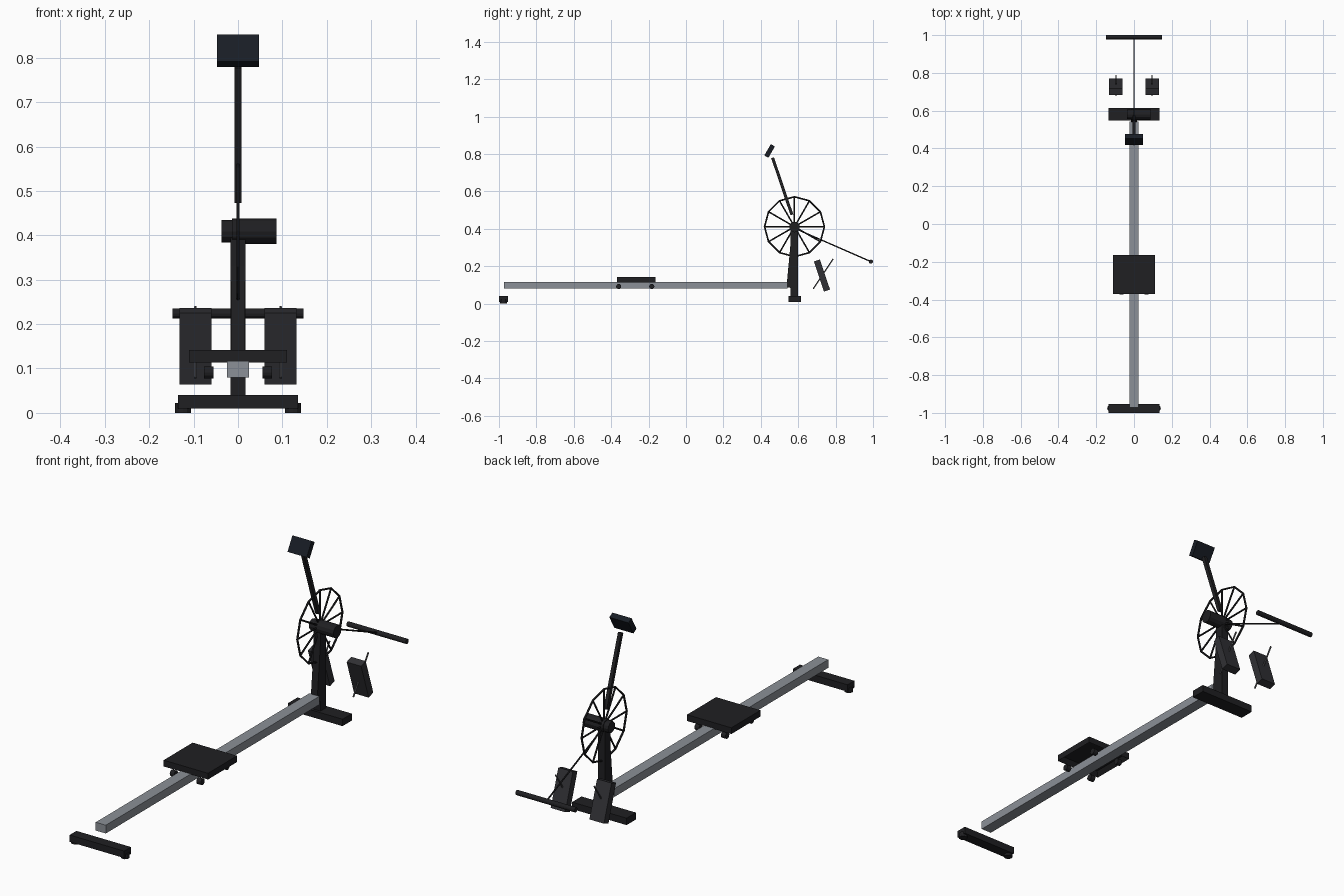
import bpy, bmesh, math
from mathutils import Vector, Matrix

if "Cube" in bpy.data.objects:
    bpy.data.objects.remove(bpy.data.objects["Cube"])


def mat(name, c):
    m = bpy.data.materials.new(name)
    m.diffuse_color = (*c, 1)
    m.use_nodes = True
    m.node_tree.nodes["Principled BSDF"].inputs["Base Color"].default_value = m.diffuse_color
    return m


BLACK = mat("black_plastic", (0.014, 0.014, 0.016))
PEDAL = mat("pedal_plastic", (0.03, 0.03, 0.035))
SCREEN = mat("screen_casing", (0.009, 0.012, 0.018))
METAL = mat("rail_metal", (0.26, 0.28, 0.31))
STEEL = mat("strap_steel", (0.1, 0.1, 0.11))


def finish(name, bm, material):
    me = bpy.data.meshes.new(name)
    bm.to_mesh(me)
    bm.free()
    me.materials.append(material)
    ob = bpy.data.objects.new(name, me)
    bpy.context.collection.objects.link(ob)
    return ob


def box(name, centre, size, material, tilt=0):
    """Box, optionally tilted about x by degrees."""
    bm = bmesh.new()
    M = (Matrix.Translation(centre) @ Matrix.Rotation(math.radians(tilt), 4, 'X')
         @ Matrix.Diagonal((*size, 1)))
    bmesh.ops.create_cube(bm, size=1, matrix=M)
    return finish(name, bm, material)


def add_rod(bm, a, b, r, n):
    a, b = Vector(a), Vector(b)
    d = b - a
    M = Matrix.Translation((a + b) / 2) @ d.to_track_quat('Z', 'Y').to_matrix().to_4x4()
    bmesh.ops.create_cone(bm, cap_ends=True, segments=n, radius1=r, radius2=r,
                          depth=d.length, matrix=M)


def rod(name, a, b, r, material, n=12):
    bm = bmesh.new()
    add_rod(bm, a, b, r, n)
    return finish(name, bm, material)


def beam(name, a, b, wx, wy, material):
    """Square beam between two (y, z) points in the centre plane."""
    dy, dz = b[0] - a[0], b[1] - a[1]
    return box(name, (0, (a[0] + b[0]) / 2, (a[1] + b[1]) / 2),
               (wx, wy, math.hypot(dy, dz)), material, -math.degrees(math.atan2(dy, dz)))


# Rail and feet
box("rail", (0, -0.215, 0.098), (0.05, 1.515, 0.037), METAL)
box("front_foot", (0, 0.581, 0.025), (0.27, 0.066, 0.031), BLACK)
box("rear_foot", (0, -0.976, 0.025), (0.27, 0.048, 0.031), BLACK)
for s, side in ((-1, "left"), (1, "right")):
    rod(f"rear_foot_pad_{side}", (s * 0.124, -0.976, 0), (s * 0.124, -0.976, 0.022),
        0.018, BLACK)

# Seat: slab with a hollow underside, on four rollers
seat = box("seat", (0, -0.267, 0.128), (0.22, 0.206, 0.028), BLACK)
bm = bmesh.new()
bm.from_mesh(seat.data)
bm.normal_update()
under = min(bm.faces, key=lambda f: f.calc_center_median().z)
bmesh.ops.inset_region(bm, faces=[under], thickness=0.025)
bmesh.ops.translate(bm, verts=under.verts, vec=(0, 0, 0.018))
bm.to_mesh(seat.data)
bm.free()
for s, side in ((-1, "left"), (1, "right")):
    for y, end in ((-0.36, "rear"), (-0.183, "front")):
        rod(f"seat_roller_{side}_{end}", (s * 0.055, y, 0.091), (s * 0.077, y, 0.091),
            0.014, BLACK)

# Upright post and slanted brace
box("upright_post", (0, 0.579, 0.22), (0.034, 0.038, 0.37), BLACK)
beam("post_brace", (0.552, 0.085), (0.58, 0.385), 0.032, 0.03, BLACK)

# Flywheel: twelve-sided rim with spokes
HY, HZ, R = 0.58, 0.411, 0.16
bm = bmesh.new()
pts = [Vector((0, HY + R * math.cos(i * math.pi / 6), HZ + R * math.sin(i * math.pi / 6)))
       for i in range(12)]
rings = []
for i, p in enumerate(pts):
    out = (p - Vector((0, HY, HZ))).normalized()
    rings.append([bm.verts.new(p + 0.0045 * (math.cos(k * math.pi / 3) * out
                  + math.sin(k * math.pi / 3) * Vector((1, 0, 0))))
                  for k in range(6)])
for i in range(12):
    a, b = rings[i], rings[(i + 1) % 12]
    for k in range(6):
        bm.faces.new((a[k], b[k], b[(k + 1) % 6], a[(k + 1) % 6]))
bmesh.ops.recalc_face_normals(bm, faces=bm.faces)
for p in pts:
    add_rod(bm, (0, HY, HZ), p, 0.004, 6)
finish("flywheel", bm, BLACK)
rod("flywheel_hub", (-0.037, HY, HZ - 0.002), (0.037, HY, HZ - 0.002), 0.025, BLACK)
rod("chain_drum", (-0.013, HY, HZ - 0.002), (0.087, HY, HZ - 0.002), 0.0285, BLACK)

# Chain and handle
rod("chain", (0, HY, 0.403), (0, 0.985, 0.226), 0.0035, BLACK, 6)
rod("handle", (-0.147, 0.989, 0.224), (0.147, 0.989, 0.224), 0.011, BLACK)

# Monitor on its arm
beam("monitor_arm", (0.566, 0.475), (0.463, 0.78), 0.016, 0.016, BLACK)
box("monitor", (0, 0.447, 0.816), (0.095, 0.025, 0.07), SCREEN, -30)

# Foot plates with strap rods
for s, side in ((-1, "left"), (1, "right")):
    box(f"foot_plate_{side}", (s * 0.096, 0.727, 0.15), (0.072, 0.034, 0.17), PEDAL, 18.5)
    rod(f"foot_strap_{side}", (s * 0.096, 0.68, 0.079), (s * 0.096, 0.787, 0.239),
        0.0035, STEEL, 6)
